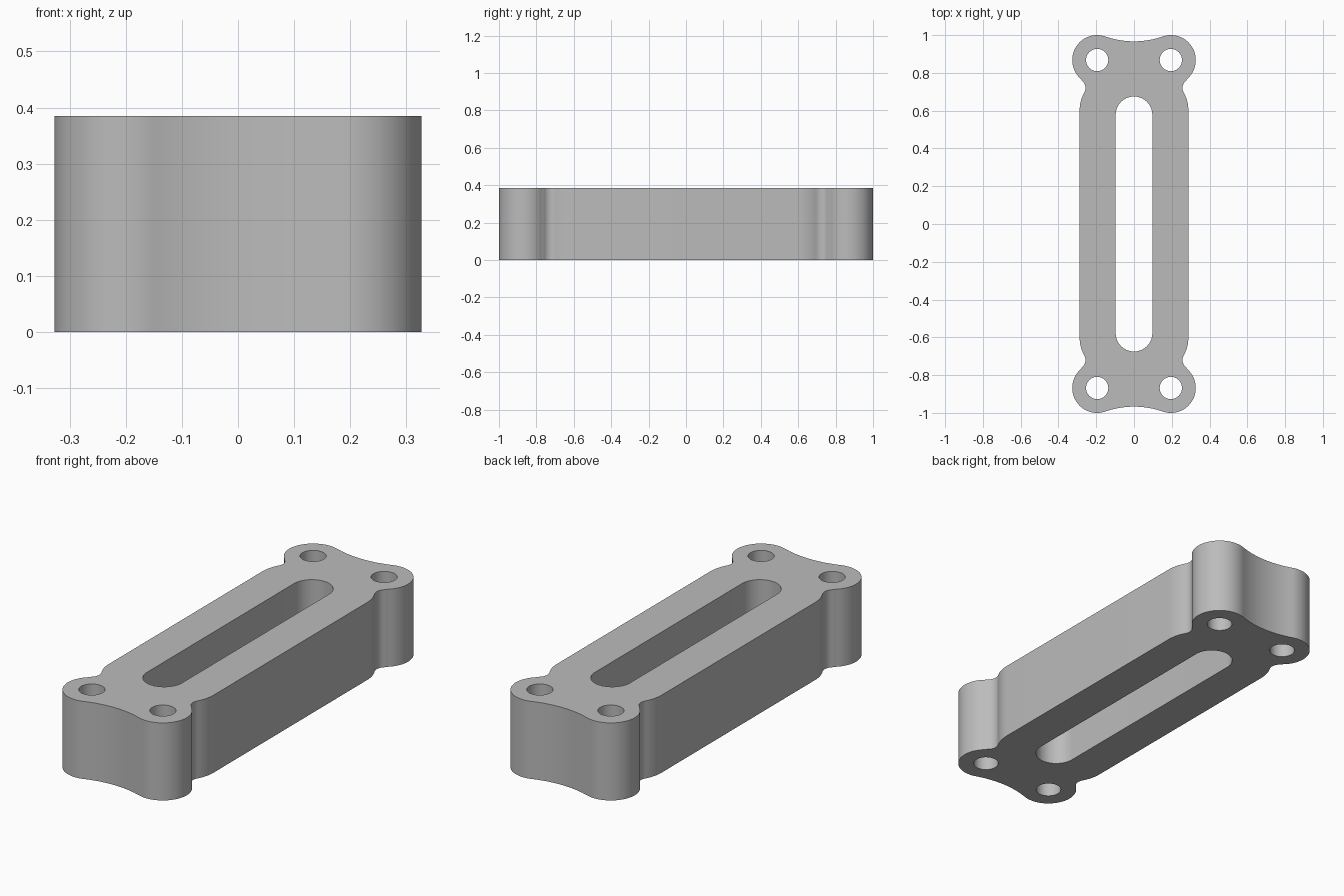
import bpy, bmesh
from math import pi, atan2, cos, sin, hypot

HEIGHT = 0.385
BOSS, BOSS_R = (0.195, 0.868), 0.132
HOLE_R = 0.059
SLOT_R, SLOT_END = 0.097, 0.675
SIDE_X, SIDE_Y = 0.288, 0.60
NECK, NECK_R = (0.307, 0.72), 0.05

cube = bpy.data.objects.get("Cube")
if cube:
    bpy.data.objects.remove(cube)


def arc(centre, radius, start, end, steps):
    """Points along an arc, both ends included."""
    angles = [start + (end - start) * i / steps for i in range(steps + 1)]
    return [(centre[0] + radius * cos(a), centre[1] + radius * sin(a)) for a in angles]


def heading(a, b):
    return atan2(b[1] - a[1], b[0] - a[0])


def mirror_quarter(points):
    """Reflect a quarter outline about both axes into one closed loop."""
    half = points + [(-x, y) for x, y in reversed(points)]
    loop = half + [(x, -y) for x, y in reversed(half)]
    clean = []
    for p in loop:
        if not clean or hypot(p[0] - clean[-1][0], p[1] - clean[-1][1]) > 1e-5:
            clean.append(p)
    if hypot(clean[0][0] - clean[-1][0], clean[0][1] - clean[-1][1]) < 1e-5:
        clean.pop()
    return clean


# Quarter outline: straight side, shoulder, neck fillet, round boss, end scallop
shoulder_r = 0.198
shoulder = (SIDE_X - shoulder_r, SIDE_Y)
scallop_r = 0.461
scallop = (0, 0.967 + scallop_r)
to_neck = heading(shoulder, NECK)
boss_to_neck = heading(BOSS, NECK)
boss_to_scallop = heading(BOSS, scallop)

quarter = arc(shoulder, shoulder_r, 0, to_neck, 8)
quarter += arc(NECK, NECK_R, to_neck + pi, boss_to_neck + pi, 10)[1:]
quarter += arc(BOSS, BOSS_R, boss_to_neck, boss_to_scallop, 36)[1:]
quarter += arc(scallop, scallop_r, boss_to_scallop - pi, -pi / 2, 10)[1:]
loops = [mirror_quarter(quarter)]

# Long central slot
loops.append(mirror_quarter(arc((0, SLOT_END - SLOT_R), SLOT_R, 0, pi / 2, 14)))

# Four bolt holes
for sx in (-1, 1):
    for sy in (-1, 1):
        loops.append(arc((sx * BOSS[0], sy * BOSS[1]), HOLE_R, 0, 2 * pi, 40)[:-1])

# Fill the flat profile and extrude it
bm = bmesh.new()
edges = []
for loop in loops:
    verts = [bm.verts.new((x, y, 0)) for x, y in loop]
    edges += [bm.edges.new((v, verts[i - 1])) for i, v in enumerate(verts)]
bmesh.ops.triangle_fill(bm, edges=edges, use_beauty=True, normal=(0, 0, 1))
result = bmesh.ops.extrude_face_region(bm, geom=bm.faces[:], use_keep_orig=True)
top = [v for v in result["geom"] if isinstance(v, bmesh.types.BMVert)]
bmesh.ops.translate(bm, verts=top, vec=(0, 0, HEIGHT))
bmesh.ops.recalc_face_normals(bm, faces=bm.faces[:])

mesh = bpy.data.meshes.new("slotted_spacer_block")
bm.to_mesh(mesh)
bm.free()
block = bpy.data.objects.new("slotted_spacer_block", mesh)
bpy.context.collection.objects.link(block)

# Plain grey material
grey = bpy.data.materials.new("plain_grey")
grey.use_nodes = True
colour = (0.5, 0.5, 0.5, 1)
grey.diffuse_color = colour
grey.node_tree.nodes["Principled BSDF"].inputs["Base Color"].default_value = colour
mesh.materials.append(grey)

bpy.context.view_layer.objects.active = block
block.select_set(True)
bpy.ops.object.shade_smooth_by_angle(angle=pi / 6)
